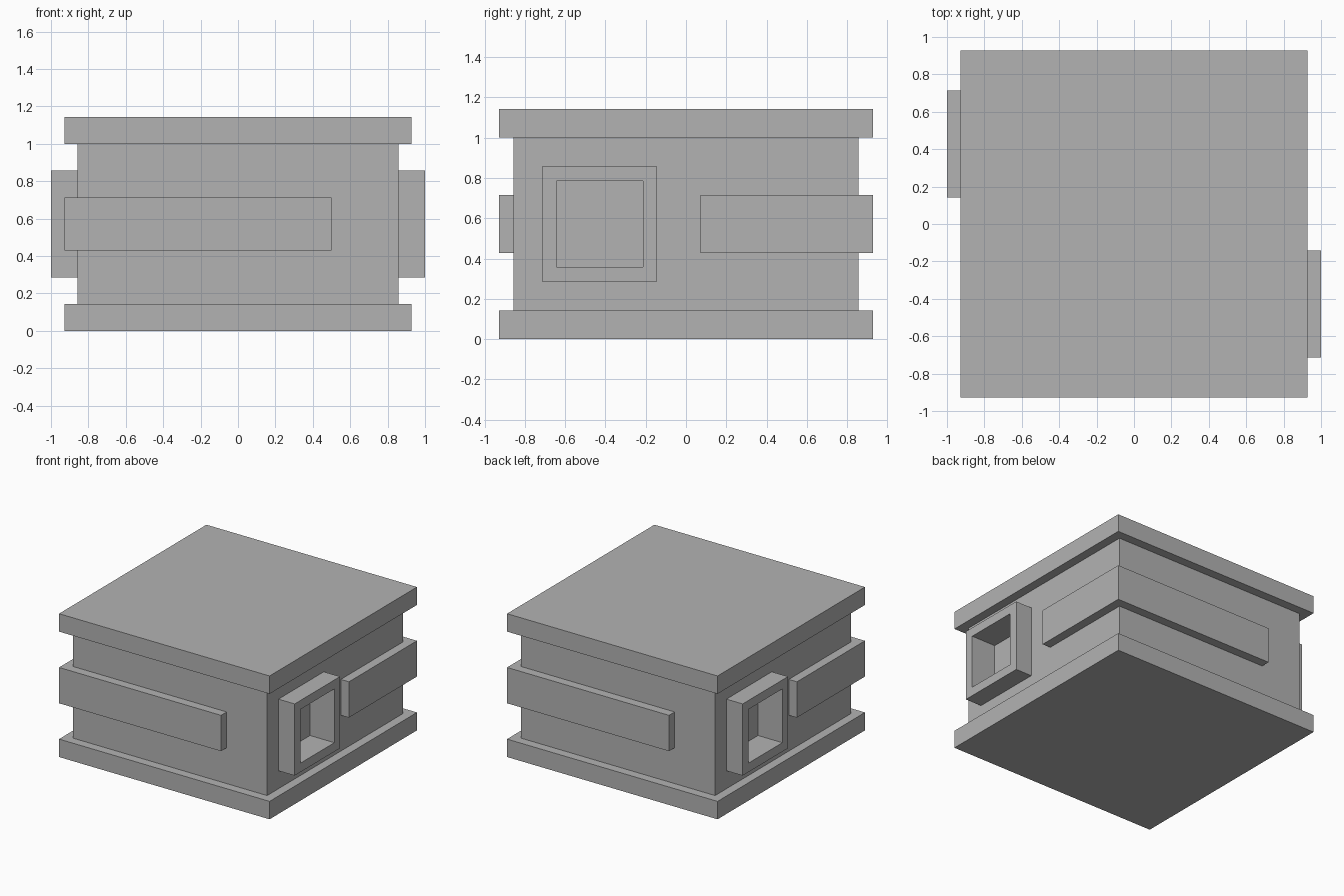
import bpy, bmesh
from mathutils import Matrix
from math import pi

U = 1 / 14  # design grid step

default = bpy.data.objects.get("Cube")
if default:
    bpy.data.objects.remove(default, do_unlink=True)

grey = bpy.data.materials.new("plain grey")
grey.use_nodes = True
grey.diffuse_color = (0.45, 0.45, 0.45, 1)
grey.node_tree.nodes["Principled BSDF"].inputs["Base Color"].default_value = grey.diffuse_color


def prism(name, outline, z0, z1, turn=0):
    """Extrude a plan outline (grid steps) upward, optionally turned about z."""
    bm = bmesh.new()
    face = bm.faces.new([bm.verts.new((x * U, y * U, z0 * U)) for x, y in outline])
    top = bmesh.ops.extrude_face_region(bm, geom=[face])["geom"]
    bmesh.ops.translate(bm, vec=(0, 0, (z1 - z0) * U),
                        verts=[v for v in top if isinstance(v, bmesh.types.BMVert)])
    bmesh.ops.recalc_face_normals(bm, faces=bm.faces)
    bm.transform(Matrix.Rotation(turn, 4, "Z"))
    mesh = bpy.data.meshes.new(name)
    bm.to_mesh(mesh)
    bm.free()
    mesh.materials.append(grey)
    obj = bpy.data.objects.new(name, mesh)
    bpy.context.collection.objects.link(obj)
    return obj


def rect(x0, x1, y0, y1):
    return [(x0, y0), (x1, y0), (x1, y1), (x0, y1)]


def cut(target, cutter):
    mod = target.modifiers.new("opening", "BOOLEAN")
    mod.operation = "DIFFERENCE"
    mod.solver = "EXACT"
    mod.object = cutter
    bpy.context.view_layer.objects.active = target
    bpy.ops.object.modifier_apply(modifier=mod.name)


# Floor and roof slabs with the main block between them
prism("base_slab", rect(-13, 13, -13, 13), 0, 2)
prism("roof_slab", rect(-13, 13, -13, 13), 14, 16)
body = prism("main_body", rect(-12, 12, -12, 12), 2, 14)

# Each side pair: a recessed window with a frame, and a band wrapping a corner
for side, turn in (("left", 0), ("right", pi)):
    frame = prism(side + "_window_frame", rect(12, 14, -10, -2), 4, 12, turn)
    opening = prism("opening_cutter", rect(11, 15, -9, -3), 5, 11, turn)
    cut(frame, opening)
    cut(body, opening)
    bpy.data.objects.remove(opening, do_unlink=True)

    prism(side + "_corner_band",
          [(13, 1), (13, 13), (-7, 13), (-7, 12), (12, 12), (12, 1)], 6, 10, turn)
